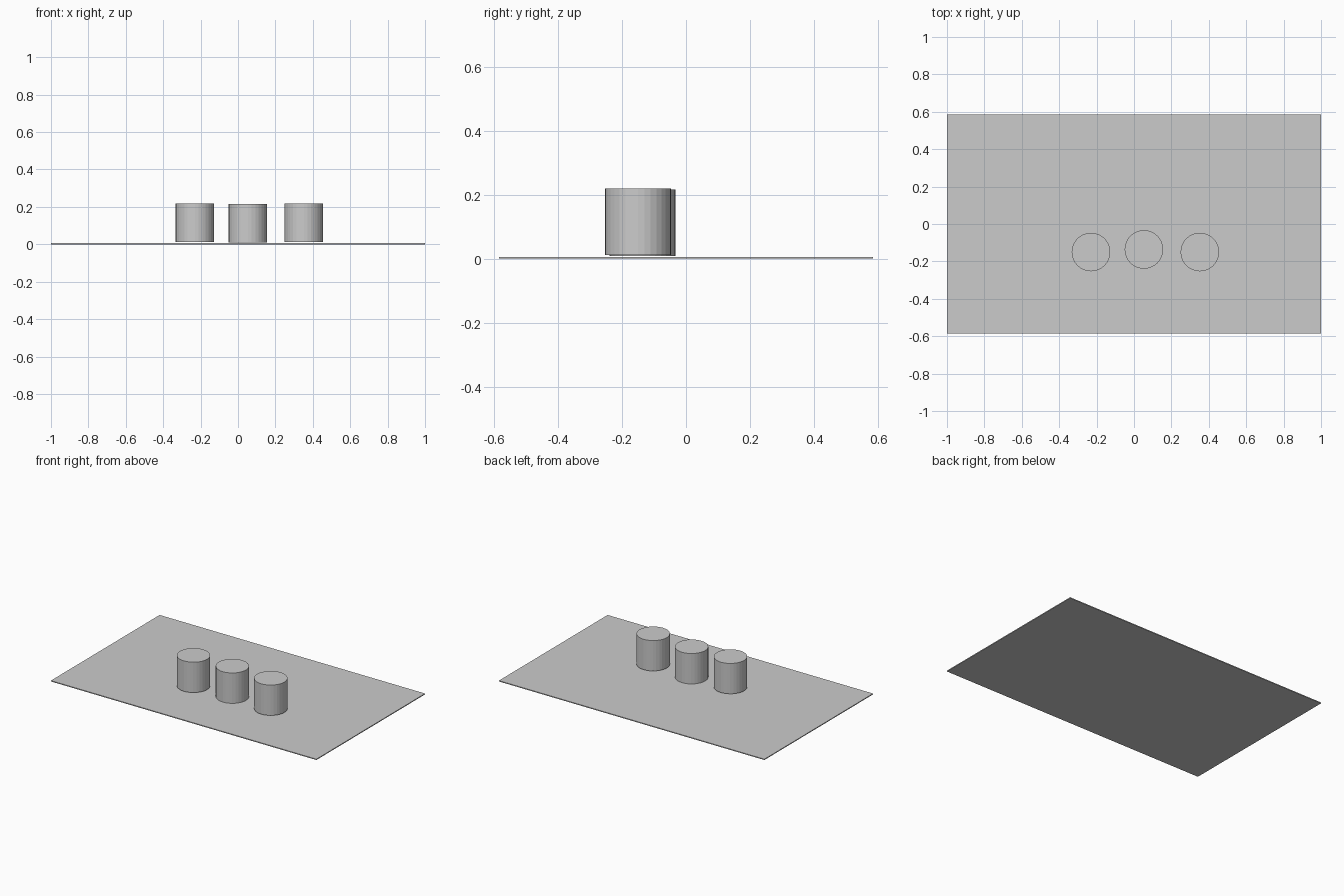
import bpy

if "Cube" in bpy.data.objects:
    bpy.data.objects.remove(bpy.data.objects["Cube"])

# Thin base board
bpy.ops.mesh.primitive_cube_add(size=1, location=(0, 0, 0.003))
board = bpy.context.object
board.name = "base_board"
board.scale = (2.0, 1.17, 0.006)
bpy.ops.object.transform_apply(location=False, rotation=False, scale=True)


# Upright cylinder, hovering just above the board
def add_cylinder(name, x, y, bottom, radius=0.103, height=0.207):
    bpy.ops.mesh.primitive_cylinder_add(
        vertices=32, radius=radius, depth=height,
        location=(x, y, bottom + height / 2))
    bpy.context.object.name = name


# Row of three, the middle one set slightly back and lower
for name, x, y, bottom in (
    ("left_cylinder", -0.23, -0.15, 0.012),
    ("middle_cylinder", 0.053, -0.136, 0.009),
    ("right_cylinder", 0.352, -0.15, 0.012),
):
    add_cylinder(name, x, y, bottom)
